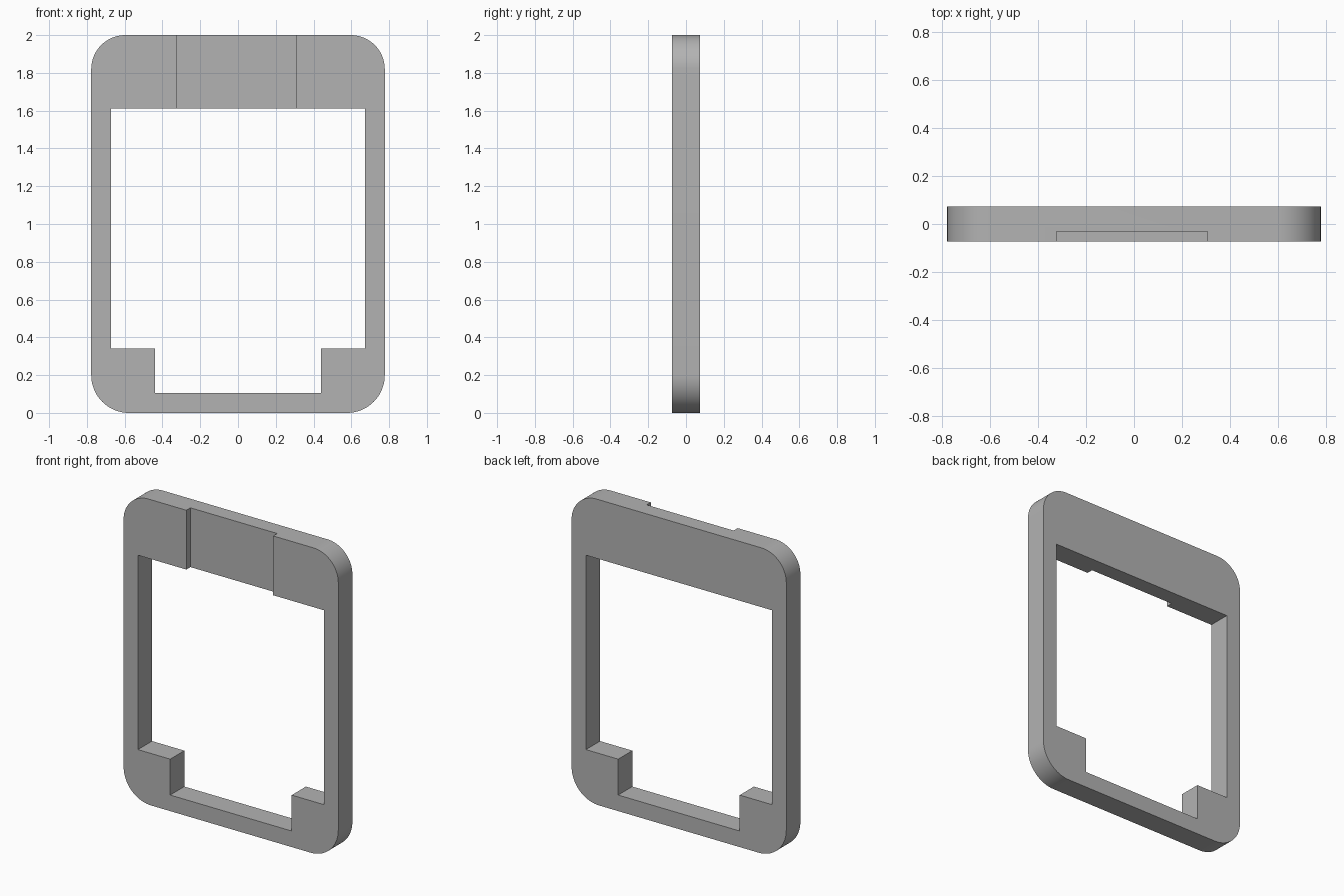
import bpy, bmesh
from math import sin, cos, pi, radians

if "Cube" in bpy.data.objects:
    bpy.data.objects.remove(bpy.data.objects["Cube"], do_unlink=True)

HALF_W, HALF_D, HEIGHT = 0.777, 0.073, 2.0

grey = bpy.data.materials.new("plain grey")
grey.use_nodes = True
colour = (0.45, 0.45, 0.45, 1)
grey.diffuse_color = colour
grey.node_tree.nodes["Principled BSDF"].inputs["Base Color"].default_value = colour


def extrude_profile(name, points, y0, y1):
    """Solid made by sweeping an x-z outline from y0 to y1."""
    bm = bmesh.new()
    face = bm.faces.new([bm.verts.new((x, y0, z)) for x, z in points])
    swept = bmesh.ops.extrude_face_region(bm, geom=[face])["geom"]
    verts = [v for v in swept if isinstance(v, bmesh.types.BMVert)]
    bmesh.ops.translate(bm, verts=verts, vec=(0, y1 - y0, 0))
    bmesh.ops.recalc_face_normals(bm, faces=bm.faces)
    mesh = bpy.data.meshes.new(name)
    bm.to_mesh(mesh)
    bm.free()
    mesh.materials.append(grey)
    obj = bpy.data.objects.new(name, mesh)
    bpy.context.collection.objects.link(obj)
    return obj


def corner(cx, cz, radius, start, steps=20):
    angles = [start + pi / 2 * i / steps for i in range(steps + 1)]
    return [(cx + radius * cos(a), cz + radius * sin(a)) for a in angles]


# Outer outline: slightly larger radius at the bottom corners
TOP_R, LOW_R = 0.18, 0.2
outline = (corner(HALF_W - TOP_R, HEIGHT - TOP_R, TOP_R, 0)
           + corner(TOP_R - HALF_W, HEIGHT - TOP_R, TOP_R, pi / 2)
           + corner(LOW_R - HALF_W, LOW_R, LOW_R, pi)
           + corner(HALF_W - LOW_R, LOW_R, LOW_R, 3 * pi / 2))
frame = extrude_profile("frame", outline, -HALF_D, HALF_D)

# Window opening with a square block left in each lower corner
right_edge = [(0.44, 0.105), (0.44, 0.34), (0.673, 0.34), (0.673, 1.612)]
window = right_edge + [(-x, z) for x, z in reversed(right_edge)]
window_cutter = extrude_profile("window_cutter", window, -0.3, 0.3)

# Shallow channel across the front of the top bar
channel = [(-0.323, 1.5), (0.306, 1.5), (0.306, 2.2), (-0.323, 2.2)]
channel_cutter = extrude_profile("channel_cutter", channel, -0.3, -0.031)

# Cut both and keep the result as plain geometry
cutters = [window_cutter, channel_cutter]
for cutter in cutters:
    cutter.hide_render = True
    mod = frame.modifiers.new(cutter.name, "BOOLEAN")
    mod.operation, mod.solver, mod.object = "DIFFERENCE", "EXACT", cutter
bpy.context.view_layer.update()
graph = bpy.context.evaluated_depsgraph_get()
result = bpy.data.meshes.new_from_object(frame.evaluated_get(graph))
frame.modifiers.clear()
frame.data = result
for cutter in cutters:
    bpy.data.objects.remove(cutter, do_unlink=True)

# Smooth round corners, crisp edges elsewhere
bpy.ops.object.select_all(action="DESELECT")
frame.select_set(True)
bpy.context.view_layer.objects.active = frame
bpy.ops.object.shade_smooth_by_angle(angle=radians(30))
